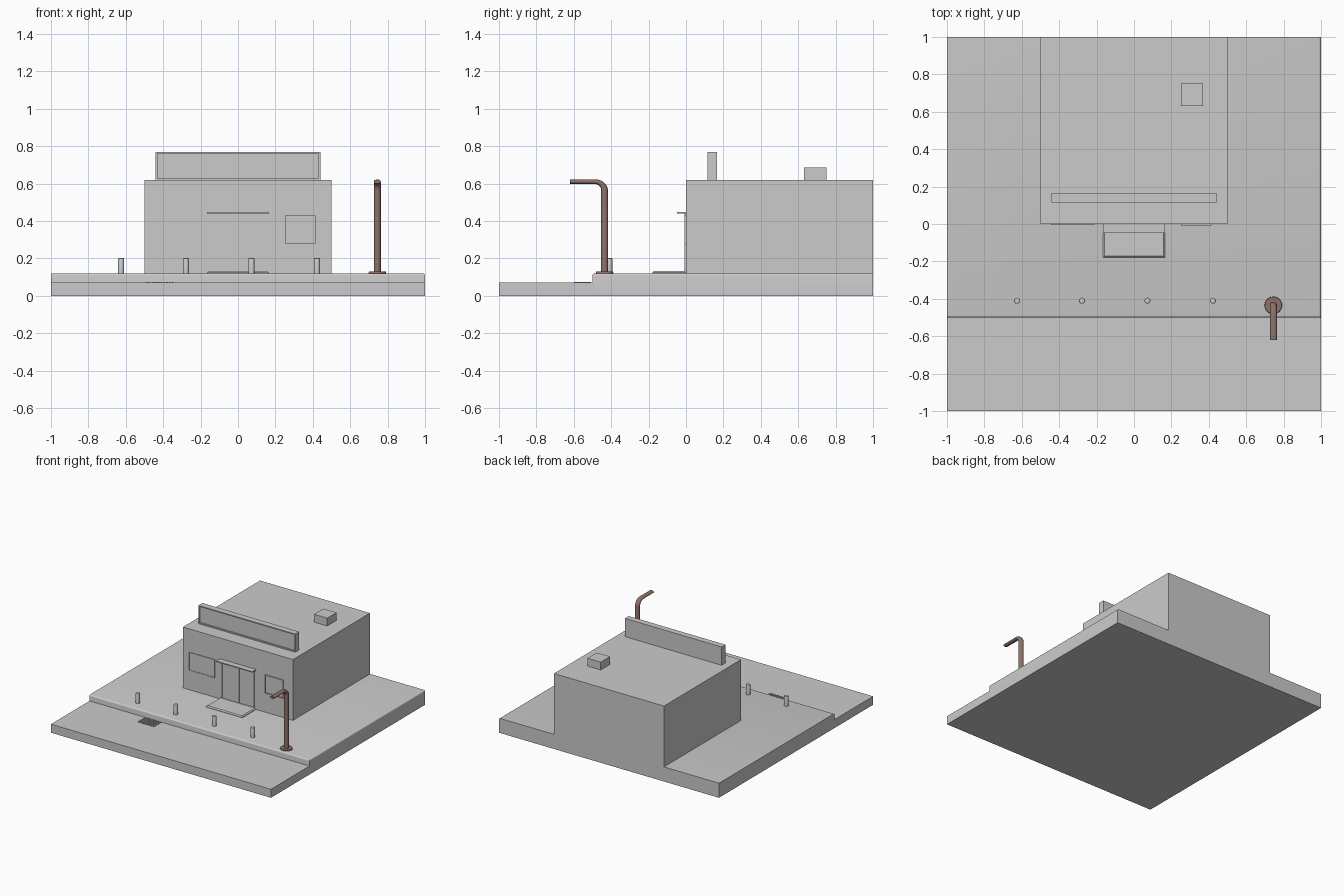
import bpy, bmesh, math
from mathutils import Vector

if "Cube" in bpy.data.objects:
    bpy.data.objects.remove(bpy.data.objects["Cube"])


def material(name, rgb):
    m = bpy.data.materials.new(name)
    m.diffuse_color = (*rgb, 1)
    m.use_nodes = True
    m.node_tree.nodes["Principled BSDF"].inputs["Base Color"].default_value = m.diffuse_color
    return m


GREY = material("light grey", (0.6, 0.6, 0.6))
BROWN = material("dull brown", (0.27, 0.17, 0.145))


def finish(bm, name, mat=GREY, smooth=False):
    bmesh.ops.recalc_face_normals(bm, faces=bm.faces)
    me = bpy.data.meshes.new(name)
    bm.to_mesh(me)
    bm.free()
    me.materials.append(mat)
    ob = bpy.data.objects.new(name, me)
    bpy.context.collection.objects.link(ob)
    if smooth:
        bpy.ops.object.select_all(action='DESELECT')
        ob.select_set(True)
        bpy.context.view_layer.objects.active = ob
        bpy.ops.object.shade_smooth_by_angle(angle=math.radians(40))
    return ob


def add_box(bm, x0, x1, y0, y1, z0, z1):
    verts = bmesh.ops.create_cube(bm, size=1)["verts"]
    for v in verts:
        v.co = Vector((x1 if v.co.x > 0 else x0,
                       y1 if v.co.y > 0 else y0,
                       z1 if v.co.z > 0 else z0))
    return verts


def box(name, *dims):
    bm = bmesh.new()
    add_box(bm, *dims)
    return finish(bm, name)


def framed(name, dims, border, depth):
    """Box whose front face is inset and pushed back."""
    bm = bmesh.new()
    add_box(bm, *dims)
    front = min(bm.faces, key=lambda f: f.calc_center_median().y)
    bmesh.ops.inset_region(bm, faces=[front], thickness=border)
    for v in bmesh.ops.extrude_face_region(bm, geom=[front])["geom"]:
        if isinstance(v, bmesh.types.BMVert):
            v.co.y += depth
    if front.is_valid:
        bmesh.ops.delete(bm, geom=[front], context='FACES_ONLY')
    return finish(bm, name)


def bevelled(name, dims, width, rule, segments=1):
    """Box with the edges chosen by the rule bevelled."""
    bm = bmesh.new()
    add_box(bm, *dims)
    edges = [e for e in bm.edges if rule((e.verts[0].co + e.verts[1].co) / 2)]
    bmesh.ops.bevel(bm, geom=edges, offset=width, segments=segments,
                    profile=0.5, affect='EDGES')
    return finish(bm, name, smooth=segments > 1)


# Ground
box("road", -1, 1, -1, -0.49, 0, 0.07)
bevelled("pavement", (-1, 1, -0.5, 1, 0, 0.12), 0.012,
         lambda c: c.z > 0.11 and (c.y < -0.49 or c.x > 0.99), 4)

# Shop body, roof sign and vent
box("shop_body", -0.5, 0.5, 0, 1, 0.119, 0.62)
framed("roof_sign", (-0.44, 0.44, 0.115, 0.165, 0.62, 0.77), 0.013, 0.01)
box("roof_vent", 0.25, 0.37, 0.63, 0.75, 0.62, 0.685)

# Windows, double door, canopy and step
framed("left_window", (-0.445, -0.21, -0.005, 0.002, 0.28, 0.43), 0.005, 0.004)
framed("right_window", (0.25, 0.415, -0.009, 0.002, 0.28, 0.43), 0.005, 0.007)
for name, x0, x1 in (("left_door", -0.145, 0.01), ("right_door", 0.01, 0.15)):
    framed(name, (x0, x1, -0.007, 0.002, 0.13, 0.442), 0.005, 0.005)
box("canopy", -0.165, 0.165, -0.048, 0.002, 0.441, 0.449)
bevelled("door_step", (-0.165, 0.165, -0.18, 0.0, 0.119, 0.132), 0.008,
         lambda c: c.z > 0.13 and c.y < -0.001)

# Bollards along the kerb, rounded at the top
for i, x in enumerate((-0.625, -0.278, 0.072, 0.422)):
    bm = bmesh.new()
    verts = bmesh.ops.create_cone(bm, cap_ends=True, segments=16, radius1=0.016,
                                  radius2=0.016, depth=0.085)["verts"]
    top = [e for e in bm.edges if min(v.co.z for v in e.verts) > 0.04]
    bmesh.ops.bevel(bm, geom=top, offset=0.004, segments=2, profile=0.5,
                    affect='EDGES')
    bmesh.ops.translate(bm, verts=bm.verts, vec=(x, -0.41, 0.1595))
    finish(bm, f"bollard_{i + 1}", smooth=True)

# Drain grate
bm = bmesh.new()
for i in range(10):
    x = -0.491 + i * 0.0153
    add_box(bm, x, x + 0.009, -0.6, -0.508, 0.068, 0.075)
finish(bm, "drain_grate")

# Street lamp: swept tube bending forward, narrowing along the arm
LX, LY = 0.745, -0.435
path = [(LY, 0.12, 0.019), (LY, 0.56, 0.019)]
for k in range(1, 7):
    a = math.radians(15 * k)
    path.append((LY - 0.05 * (1 - math.cos(a)), 0.56 + 0.05 * math.sin(a),
                 0.019 - 0.0012 * k))
path.append((-0.62, 0.61, 0.011))
bm = bmesh.new()
rings = []
for i, (y, z, r) in enumerate(path):
    a, b = path[max(i - 1, 0)], path[min(i + 1, len(path) - 1)]
    t = Vector((0, b[0] - a[0], b[1] - a[1])).normalized()
    side = Vector((1, 0, 0))
    up = t.cross(side)
    wide = 0.019
    rings.append([bm.verts.new(Vector((LX, y, z)) + side * wide * math.cos(q)
                               + up * r * math.sin(q))
                  for q in (math.tau * j / 16 for j in range(16))])
for r0, r1 in zip(rings, rings[1:]):
    for j in range(16):
        bm.faces.new((r0[j], r0[(j + 1) % 16], r1[(j + 1) % 16], r1[j]))
bm.faces.new(rings[0])
bm.faces.new(rings[-1])
finish(bm, "lamp_post", BROWN, True)

bm = bmesh.new()
bmesh.ops.create_cone(bm, cap_ends=True, segments=24, radius1=0.047,
                      radius2=0.045, depth=0.01)
bmesh.ops.translate(bm, verts=bm.verts, vec=(LX, LY, 0.124))
finish(bm, "lamp_base", BROWN, True)
